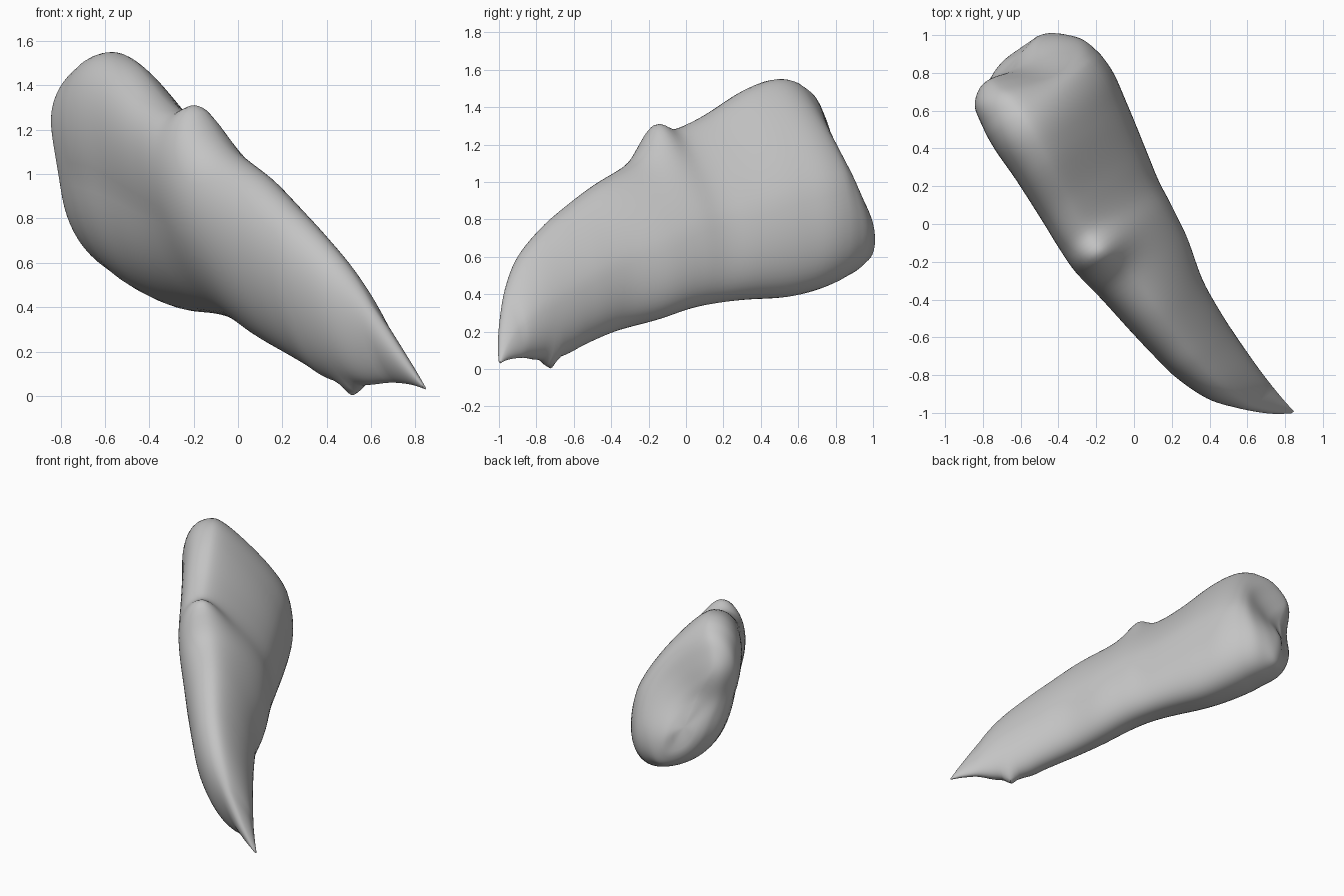
import bpy, bmesh, math
from mathutils import Vector

cube = bpy.data.objects.get("Cube")
if cube:
    bpy.data.objects.remove(cube, do_unlink=True)

# Body axis runs diagonally in plan; ACROSS is its horizontal normal
ALONG = Vector((-0.57, 0.82, 0))
ACROSS = Vector((0.82, 0.57, 0))
UP = Vector((0, 0, 1))
SIDES = 64
STEPS = 6

# Cross-sections: distance along, near side, far side, bottom, top
sections = [
    (-1.3, .11, .13, .03, .05),
    (-1.23, .01, .12, .05, .22),
    (-1.11, -.11, .11, .06, .45),
    (-.98, -.21, .105, .05, .62),
    (-.8, -.28, .105, .07, .77),
    (-.65, -.31, .11, .13, .87),
    (-.45, -.34, .13, .2, .99),
    (-.22, -.37, .19, .26, 1.1),
    (-.03, -.4, .22, .32, 1.22),
    (.12, -.4, .24, .35, 1.28),
    (.3, -.39, .28, .37, 1.36),
    (.55, -.38, .335, .385, 1.5),
    (.75, -.38, .37, .43, 1.55),
    (.93, -.36, .35, .5, 1.49),
    (1.02, -.33, .28, .55, 1.39),
    (1.08, -.24, .2, .6, 1.25),
    (1.1, -.1, .13, .7, 1.03),
]


def smooth_blend(a, b, c, d, t):
    """Catmull-Rom blend between b and c."""
    return b + t / 2 * (c - a + t * (2 * a - 5 * b + 4 * c - d + t * (3 * (b - c) + d - a)))


def bell(value, centre, width):
    return math.exp(-((value - centre) / width) ** 2)


def ramp(value, low, high):
    t = min(max((value - low) / (high - low), 0), 1)
    return t * t * (3 - 2 * t)


def refine(rows):
    last = len(rows) - 1
    for i in range(last):
        group = [rows[min(max(i + k, 0), last)] for k in (-1, 0, 1, 2)]
        for step in range(STEPS):
            yield [smooth_blend(*column, step / STEPS) for column in zip(*group)]
    yield rows[-1]


def place(s, u, z, c):
    # Small knuckle on the crest and pointed spur under the thin end
    z += .085 * bell(s, -.03, .09) * bell(u, -.25, .17) * max(c, 0)
    z -= .055 * bell(s, -.895, .04) * bell(u, .02, .07) * max(-c, 0)
    # Thick end: low lobe pushed out, upper far corner sloped back
    end = ramp(s, .75, 1.08)
    slope = .11 * ramp(z, .8, 1.2) * ramp(u, -.25, .12)
    groove = .03 * bell(z + .3 * u, 1.0, .13)
    s += end * (.015 * bell(z, .72, .22) - slope - groove)
    return ALONG * s + ACROSS * u + UP * z


def ring_points(row):
    s, near, far, bottom, top = row
    half = (far - near) / 2
    # Sections lean over more toward the thick end
    lean = -min(.07 + .1 * ramp(s, -.5, .2), .7 * half)
    width = math.sqrt(half * half - lean * lean)
    flatten = .2 + .15 * ramp(s, -.2, .5) + .1 * ramp(s, .6, 1.05)
    fullness = .35 * ramp(s, -.2, .5)
    for k in range(SIDES):
        angle = math.tau * k / SIDES
        c, side = math.cos(angle), math.sin(angle)
        u = (near + far) / 2 + width * side + lean * c
        # Flattened upper far flank, fuller lower near flank
        u -= flatten * half * max(side, 0) * max(c, 0) ** 1.4
        u -= fullness * half * max(-side, 0) * max(-c, 0) ** 1.2
        z = (bottom + top) / 2 + (top - bottom) / 2 * c
        yield place(s, u, z, c)


# Loft the body through the sections
bm = bmesh.new()
rings = [[bm.verts.new(p) for p in ring_points(row)] for row in refine(sections)]
for one, two in zip(rings, rings[1:]):
    for k in range(SIDES):
        n = (k + 1) % SIDES
        bm.faces.new((one[k], one[n], two[n], two[k]))

# Close both ends with fans
for ring in (rings[0], rings[-1]):
    hub = bm.verts.new(sum((v.co for v in ring), Vector()) / SIDES)
    for k in range(SIDES):
        bm.faces.new((ring[k], ring[(k + 1) % SIDES], hub))

# Relax the thick end so its lobes blend softly
blunt_end = [v for v in bm.verts if v.co.dot(ALONG) > .85]
for _ in range(5):
    bmesh.ops.smooth_vert(bm, verts=blunt_end, factor=.5,
                          use_axis_x=True, use_axis_y=True, use_axis_z=True)
bmesh.ops.recalc_face_normals(bm, faces=bm.faces)

mesh = bpy.data.meshes.new("tapered_body")
bm.to_mesh(mesh)
bm.free()
body = bpy.data.objects.new("tapered_body", mesh)
bpy.context.collection.objects.link(body)

# Plain grey surface
grey = bpy.data.materials.new("plain grey")
grey.use_nodes = True
colour = (.55, .55, .55, 1)
grey.diffuse_color = colour
grey.node_tree.nodes["Principled BSDF"].inputs["Base Color"].default_value = colour
mesh.materials.append(grey)

bpy.context.view_layer.objects.active = body
body.select_set(True)
bpy.ops.object.shade_smooth_by_angle(angle=math.radians(50))
